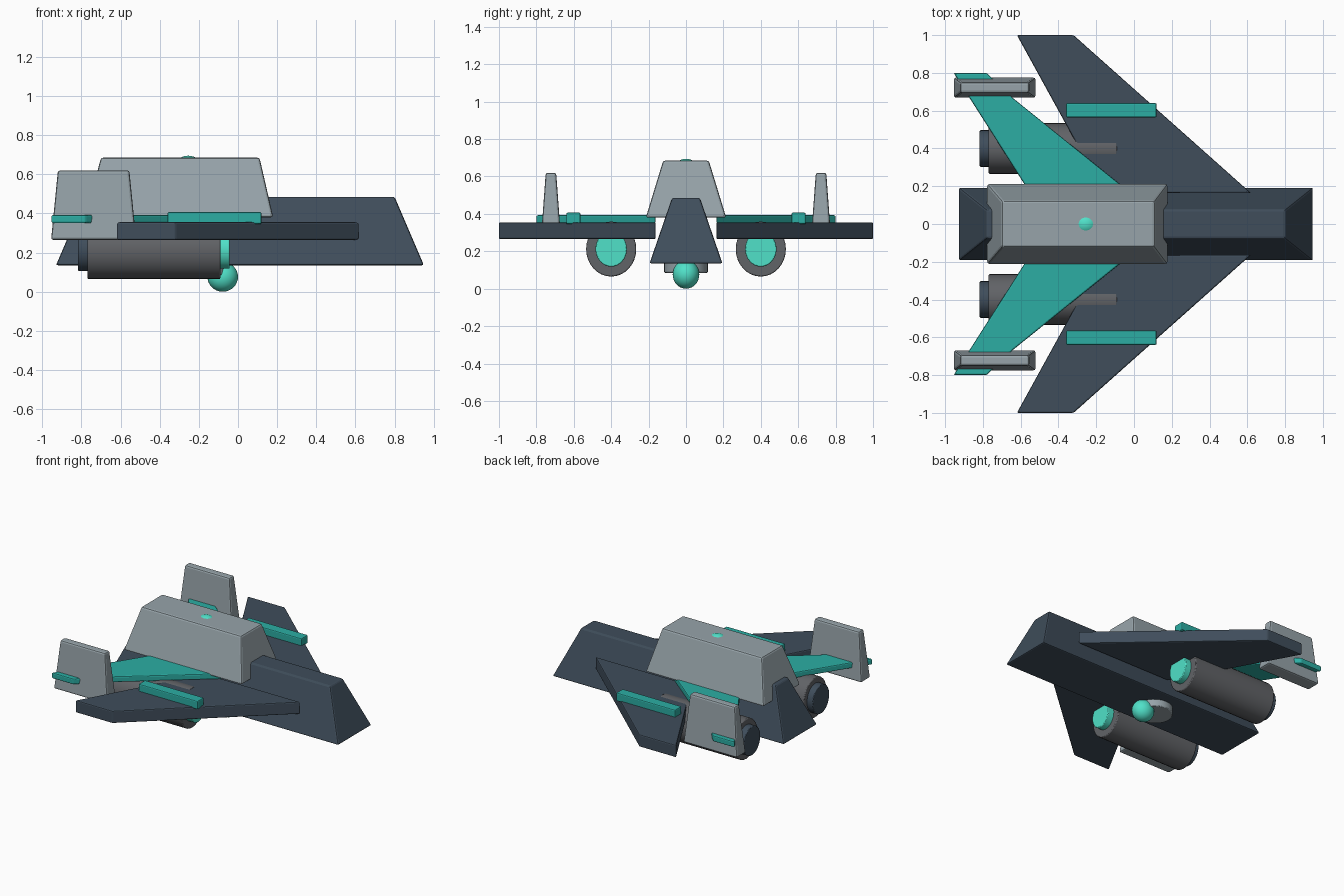
import bpy, bmesh
from math import radians
from mathutils import Matrix

if "Cube" in bpy.data.objects:
    bpy.data.objects.remove(bpy.data.objects["Cube"])


def material(name, rgb):
    m = bpy.data.materials.new(name)
    m.diffuse_color = (*rgb, 1)
    m.use_nodes = True
    m.node_tree.nodes["Principled BSDF"].inputs["Base Color"].default_value = m.diffuse_color
    return m


NAVY = material("navy_hull", (0.05, 0.075, 0.105))
PALE = material("pale_armour", (0.31, 0.37, 0.40))
STEEL = material("engine_steel", (0.12, 0.125, 0.135))
TEAL = material("teal_trim", (0.025, 0.42, 0.37))
GLOW = material("bright_teal", (0.08, 0.75, 0.58))


def finish(name, bm, mat, bevel=0.0, smooth=False):
    bmesh.ops.recalc_face_normals(bm, faces=bm.faces[:])
    me = bpy.data.meshes.new(name)
    bm.to_mesh(me)
    bm.free()
    me.materials.append(mat)
    ob = bpy.data.objects.new(name, me)
    bpy.context.collection.objects.link(ob)
    if bevel:
        b = ob.modifiers.new("edge_bevel", 'BEVEL')
        b.width = bevel
        b.segments = 2
        b.limit_method = 'ANGLE'
        b.angle_limit = radians(35)
    if smooth:
        bpy.ops.object.select_all(action='DESELECT')
        bpy.context.view_layer.objects.active = ob
        ob.select_set(True)
        bpy.ops.object.shade_smooth_by_angle(angle=radians(35))
    return ob


def loft(name, low, high, z0, z1, mat, bevel):
    """Solid between two matching outlines at heights z0 and z1."""
    bm = bmesh.new()
    a = [bm.verts.new((x, y, z0)) for x, y in low]
    b = [bm.verts.new((x, y, z1)) for x, y in high]
    bm.faces.new(a)
    bm.faces.new(b)
    n = len(a)
    for i in range(n):
        j = (i + 1) % n
        bm.faces.new((a[i], a[j], b[j], b[i]))
    return finish(name, bm, mat, bevel)


def rect(x0, x1, half, y=0.0):
    return [(x0, y - half), (x1, y - half), (x1, y + half), (x0, y + half)]


def tube(name, x0, x1, y, z, ry, rz, mat, bevel):
    """Elliptical cylinder lying along x."""
    bm = bmesh.new()
    bmesh.ops.create_cone(bm, cap_ends=True, segments=32, radius1=1, radius2=1, depth=1)
    bm.transform(Matrix.Translation(((x0 + x1) / 2, y, z))
                 @ Matrix.Diagonal((x1 - x0, ry, rz, 1))
                 @ Matrix.Rotation(radians(90), 4, 'Y'))
    return finish(name, bm, mat, bevel, True)


def ball(name, centre, radii, mat):
    bm = bmesh.new()
    bmesh.ops.create_uvsphere(bm, u_segments=32, v_segments=16, radius=1)
    bm.transform(Matrix.Translation(centre) @ Matrix.Diagonal((*radii, 1)))
    return finish(name, bm, mat, 0, True)


# Central body and cabin
loft("fuselage", rect(-0.93, 0.95, 0.195), rect(-0.78, 0.80, 0.075), 0.135, 0.485, NAVY, 0.01)
loft("cabin", rect(-0.78, 0.18, 0.215), rect(-0.70, 0.11, 0.122), 0.38, 0.685, PALE, 0.012)
ball("roof_light", (-0.255, 0, 0.62), (0.078, 0.07, 0.075), GLOW)

# Belly sensor: round mount with a ball at its front edge
bm = bmesh.new()
bmesh.ops.create_cone(bm, cap_ends=True, segments=32, radius1=1, radius2=1, depth=1)
bm.transform(Matrix.Translation((-0.18, 0, 0.12)) @ Matrix.Diagonal((0.122, 0.117, 0.07, 1)))
finish("belly_mount", bm, PALE, 0.006, True)
ball("belly_sensor", (-0.078, 0, 0.076), (0.078, 0.071, 0.076), GLOW)

# Paired parts
wing = [(0.62, 0.163), (-0.32, 1.0), (-0.62, 1.0), (-0.16, 0.163)]
tail = [(-0.015, 0.163), (-0.645, 0.67), (-0.78, 0.80), (-0.955, 0.80), (-0.55, 0.163)]
for side, s in (("left", 1), ("right", -1)):
    # Swept wing with a raised strip
    w = [(x, y * s) for x, y in wing]
    loft(side + "_wing", w, w, 0.265, 0.355, NAVY, 0.008)
    r = rect(-0.36, 0.12, 0.038, 0.602 * s)
    loft(side + "_wing_strip", r, r, 0.345, 0.407, TEAL, 0.008)
    # Tail plane ending in an upright fin
    t = [(x, y * s) for x, y in tail]
    loft(side + "_tailplane", t, t, 0.35, 0.393, TEAL, 0.008)
    loft(side + "_fin", rect(-0.955, -0.52, 0.054, 0.722 * s),
         rect(-0.92, -0.555, 0.028, 0.722 * s), 0.265, 0.62, PALE, 0.012)
    # Engine with glowing intake and dark nozzle
    y = 0.40 * s
    tube(side + "_engine", -0.77, -0.09, y, 0.212, 0.134, 0.147, STEEL, 0.006)
    tube(side + "_intake", -0.14, -0.043, y, 0.212, 0.084, 0.094, GLOW, 0.005)
    tube(side + "_nozzle", -0.817, -0.72, y, 0.212, 0.097, 0.106, NAVY, 0.005)
